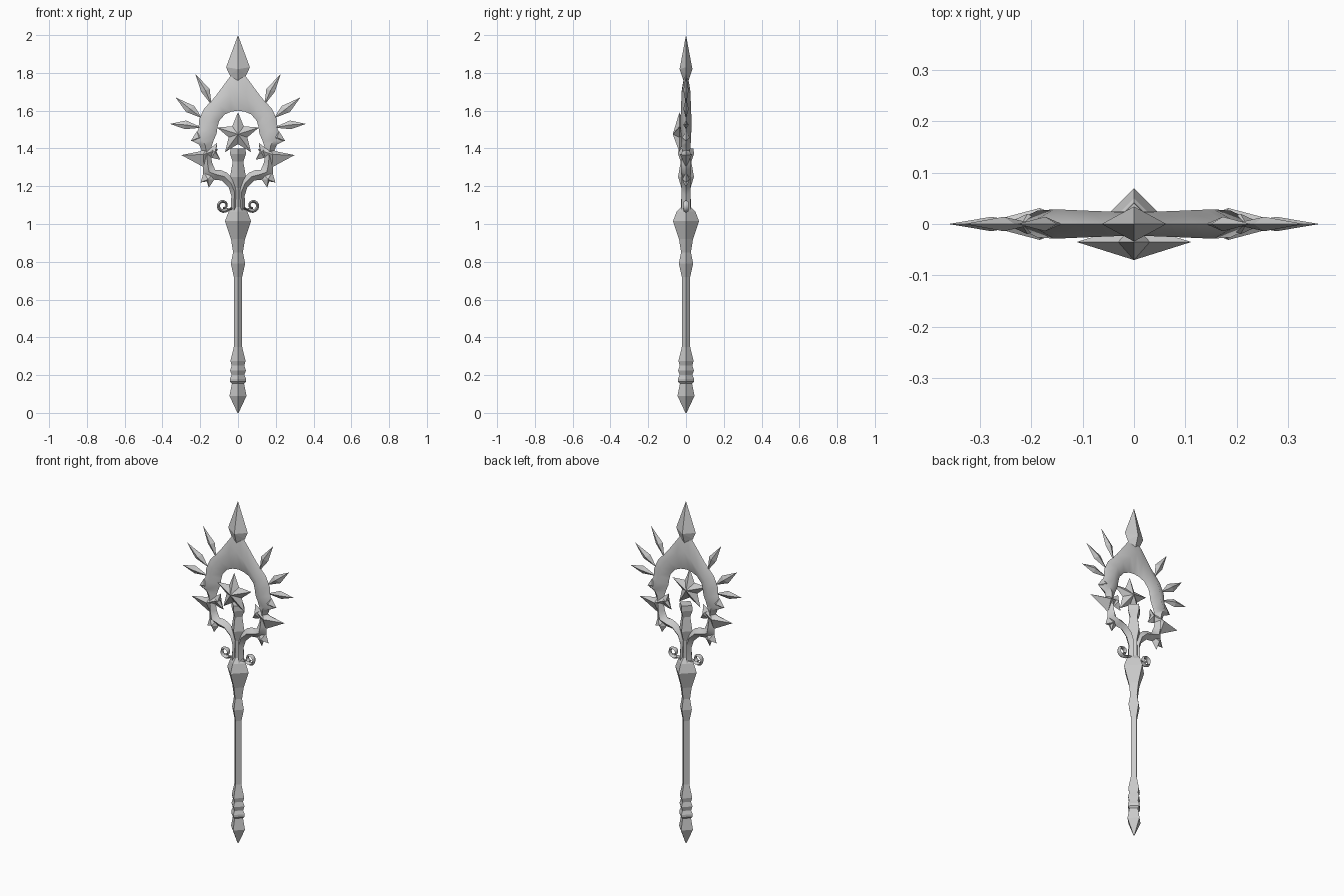
import bpy, bmesh, math

if "Cube" in bpy.data.objects:
    bpy.data.objects.remove(bpy.data.objects["Cube"], do_unlink=True)

metal = bpy.data.materials.new("grey metal")
metal.use_nodes = True
GREY = (0.6, 0.6, 0.6, 1)
metal.diffuse_color = GREY
metal.node_tree.nodes["Principled BSDF"].inputs["Base Color"].default_value = GREY


def finish(name, bm, smooth=None):
    """Turn a bmesh into an object, optionally smooth below an angle."""
    bmesh.ops.recalc_face_normals(bm, faces=bm.faces)
    mesh = bpy.data.meshes.new(name)
    bm.to_mesh(mesh)
    bm.free()
    mesh.materials.append(metal)
    if smooth:
        mesh.polygons.foreach_set("use_smooth", [True] * len(mesh.polygons))
        mesh.set_sharp_from_angle(angle=math.radians(smooth))
    obj = bpy.data.objects.new(name, mesh)
    bpy.context.collection.objects.link(obj)
    return obj


def gem(name, outline, centre, t, y=0):
    """Faceted plate: an x-z outline rising to a front and a back apex."""
    bm = bmesh.new()
    rim = [bm.verts.new((x, y, z)) for x, z in outline]
    for side in (-t, t):
        apex = bm.verts.new((centre[0], y + side, centre[1]))
        for a, b in zip(rim, rim[1:] + rim[:1]):
            bm.faces.new((a, b, apex))
    return finish(name, bm)


def loft(name, stations, smooth):
    """Diamond section swept through (outer x, z, inner x, z, half depth)."""
    bm = bmesh.new()
    rings = []
    for ox, oz, ix, iz, t in stations:
        mx, mz = (ox + ix) / 2, (oz + iz) / 2
        rings.append([bm.verts.new(p) for p in
                      ((ox, 0, oz), (mx, -t, mz), (ix, 0, iz), (mx, t, mz))])
    for r, q in zip(rings, rings[1:]):
        for i in range(4):
            j = (i + 1) % 4
            bm.faces.new((r[i], r[j], q[j], q[i]))
    bm.faces.new(rings[0])
    bm.faces.new(rings[-1])
    return finish(name, bm, smooth)


def flip(points, s):
    return [(x * s, z) for x, z in points]


# Four-sided shaft: (half width, height)
profile = [(0.003, 0), (0.045, 0.09), (0.032, 0.155), (0.043, 0.165), (0.043, 0.18),
           (0.033, 0.2), (0.042, 0.225), (0.033, 0.25), (0.04, 0.275), (0.022, 0.35),
           (0.022, 0.72), (0.038, 0.79), (0.026, 0.85), (0.037, 0.92), (0.069, 1.015),
           (0.05, 1.065), (0.026, 1.09), (0.024, 1.19), (0.042, 1.25), (0.028, 1.33),
           (0.042, 1.37), (0.04, 1.4)]
loft("shaft", [(r, z, -r, z, r) for r, z in profile], None)

# Pointed arch around the star
half_arch = [(0.05, 1.77, 0.035, 1.595, 0.024), (0.12, 1.675, 0.07, 1.58, 0.026),
             (0.18, 1.61, 0.1, 1.545, 0.028), (0.205, 1.555, 0.108, 1.515, 0.028),
             (0.21, 1.5, 0.113, 1.48, 0.028), (0.245, 1.44, 0.13, 1.44, 0.026),
             (0.205, 1.42, 0.14, 1.41, 0.024), (0.185, 1.37, 0.15, 1.37, 0.02)]
left = [(-a, b, -c, d, t) for a, b, c, d, t in reversed(half_arch)]
loft("arch", left + [(0, 1.83, 0, 1.6, 0.022)] + half_arch, 65)

# Spearhead on top
gem("spearhead", [(0, 2), (0.063, 1.83), (0.045, 1.79), (0, 1.72), (-0.045, 1.79),
                  (-0.063, 1.83)], (0, 1.82), 0.034)

# Five-pointed star in front of the shaft
star = []
for k in range(10):
    r = 0.052 if k % 2 else 0.117
    a = math.pi * k / 5
    star.append((r * math.sin(a), 1.475 + r * math.cos(a)))
gem("star", star, (0, 1.475), 0.035, -0.035)

# Rays: tip, side, root, side
rays = {"upper_ray": [(0.227, 1.795), (0.15, 1.715), (0.14, 1.63), (0.195, 1.7)],
        "middle_ray": [(0.33, 1.67), (0.232, 1.625), (0.19, 1.56), (0.275, 1.593)],
        "lower_ray": [(0.36, 1.53), (0.275, 1.548), (0.19, 1.51), (0.28, 1.502)]}
# Wing blades and small barbs
blades = {"wing_blade": [(0.3, 1.365), (0.2, 1.385), (0.165, 1.41), (0.105, 1.395),
                         (0.15, 1.35), (0.18, 1.3)],
          "inner_barb": [(0.11, 1.43), (0.15, 1.4), (0.14, 1.35), (0.093, 1.34),
                         (0.115, 1.385)],
          "lower_barb": [(0.198, 1.22), (0.182, 1.275), (0.13, 1.27), (0.125, 1.235),
                         (0.155, 1.192), (0.165, 1.225)],
          "outer_barb": [(0.25, 1.44), (0.218, 1.49), (0.17, 1.47), (0.19, 1.43)]}

arm = [(0.185, 1.36, 0.145, 1.37, 0.022), (0.185, 1.31, 0.137, 1.325, 0.026),
       (0.185, 1.265, 0.12, 1.285, 0.026), (0.127, 1.235, 0.09, 1.285, 0.025),
       (0.085, 1.23, 0.06, 1.272, 0.024), (0.05, 1.195, 0.025, 1.24, 0.024),
       (0.035, 1.15, 0.003, 1.19, 0.024), (0.04, 1.06, 0.003, 1.08, 0.024)]

# Spiral scroll beside the collar
scroll = [(0.025, 1.095, 0.025, 1.065, 0.016)]
for k in range(17):
    a = math.radians(-140 + 26 * k)
    outer = 0.042 - 0.0015 * k
    inner = outer - 0.02 + 0.0006 * k
    scroll.append((0.078 + outer * math.cos(a), 1.098 + outer * math.sin(a),
                   0.078 + inner * math.cos(a), 1.098 + inner * math.sin(a), 0.014))

for side, s in (("left", 1), ("right", -1)):
    for name, pts in rays.items():
        mid = ((pts[1][0] + pts[3][0]) / 2, (pts[1][1] + pts[3][1]) / 2)
        gem(f"{side}_{name}", flip(pts, s), (mid[0] * s, mid[1]), 0.014)
    for name, pts in blades.items():
        mid = (sum(p[0] for p in pts) / len(pts), sum(p[1] for p in pts) / len(pts))
        t = 0.031 if name == "wing_blade" else 0.02
        gem(f"{side}_{name}", flip(pts, s), (mid[0] * s, mid[1]), t)
    for name, path in (("arm", arm), ("scroll", scroll)):
        loft(f"{side}_{name}", [(a * s, b, c * s, d, t) for a, b, c, d, t in path], 65)
